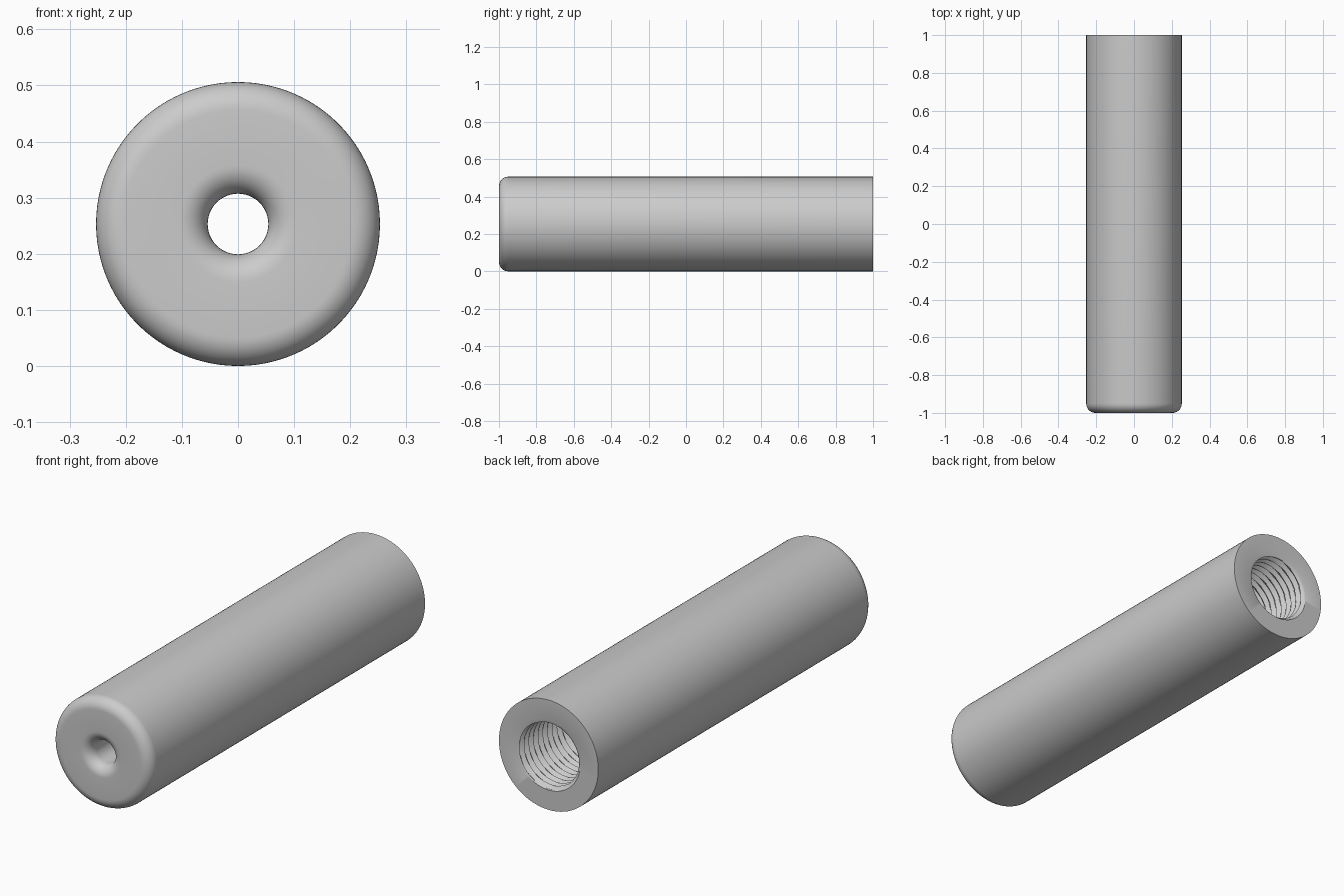
import bpy, bmesh
from math import sin, cos, pi, radians

cube = bpy.data.objects.get("Cube")
if cube:
    bpy.data.objects.remove(cube, do_unlink=True)

RADIUS, HALF = 0.253, 1.0
HOLE, FILLET = 0.054, 0.05
BORE, MAJOR = 0.145, 0.162
WALL_END = -0.85                     # inner face of the closed front wall
PITCH, TURNS, STEPS = 0.034, 11, 10  # internal thread
SEGMENTS = 96


def arc(cy, cr, start, end, n=10):
    """Fillet points as (y, radius) around a centre."""
    angles = [start + (end - start) * i / n for i in range(n + 1)]
    return [(cy + FILLET * cos(a), cr + FILLET * sin(a)) for a in angles]


def thread_radius(y, theta):
    """V thread that winds around the bore."""
    phase = (y / PITCH + theta / (2 * pi)) % 1
    return BORE + (MAJOR - BORE) * abs(2 * phase - 1)


# Closed profile: outer wall, rounded nose, small hole, bore
front = -HALF + FILLET
profile = [(HALF, RADIUS)]
profile += arc(front, RADIUS - FILLET, pi / 2, pi)
profile += arc(front, HOLE + FILLET, pi, 1.5 * pi)
profile += [(WALL_END, HOLE), (WALL_END, BORE)]
plain_rows = len(profile)

# Threaded part, from its inner end out to the open end
count = TURNS * STEPS
thread_start = HALF - TURNS * PITCH
profile += [(thread_start, BORE)]
profile += [(thread_start + PITCH * i / STEPS, None) for i in range(1, count)]
profile += [(HALF, MAJOR)]

bm = bmesh.new()
rows = []
for y, r in profile:
    row = []
    for s in range(SEGMENTS):
        t = 2 * pi * s / SEGMENTS
        rad = thread_radius(y, t) if r is None else r
        row.append(bm.verts.new((rad * cos(t), y, RADIUS + rad * sin(t))))
    rows.append(row)
for a, b in zip(rows, rows[1:] + rows[:1]):
    for s in range(SEGMENTS):
        n = (s + 1) % SEGMENTS
        bm.faces.new((a[s], a[n], b[n], b[s]))
bmesh.ops.recalc_face_normals(bm, faces=bm.faces)

mesh = bpy.data.meshes.new("threaded_sleeve")
bm.to_mesh(mesh)
bm.free()
sleeve = bpy.data.objects.new("threaded_sleeve", mesh)
bpy.context.collection.objects.link(sleeve)

# Plain grey metal
grey = bpy.data.materials.new("grey_metal")
grey.use_nodes = True
grey.diffuse_color = (0.6, 0.6, 0.6, 1)
grey.node_tree.nodes["Principled BSDF"].inputs["Base Color"].default_value = (0.6, 0.6, 0.6, 1)
mesh.materials.append(grey)

bpy.ops.object.select_all(action='DESELECT')
sleeve.select_set(True)
bpy.context.view_layer.objects.active = sleeve
bpy.ops.object.shade_smooth_by_angle(angle=radians(30))
